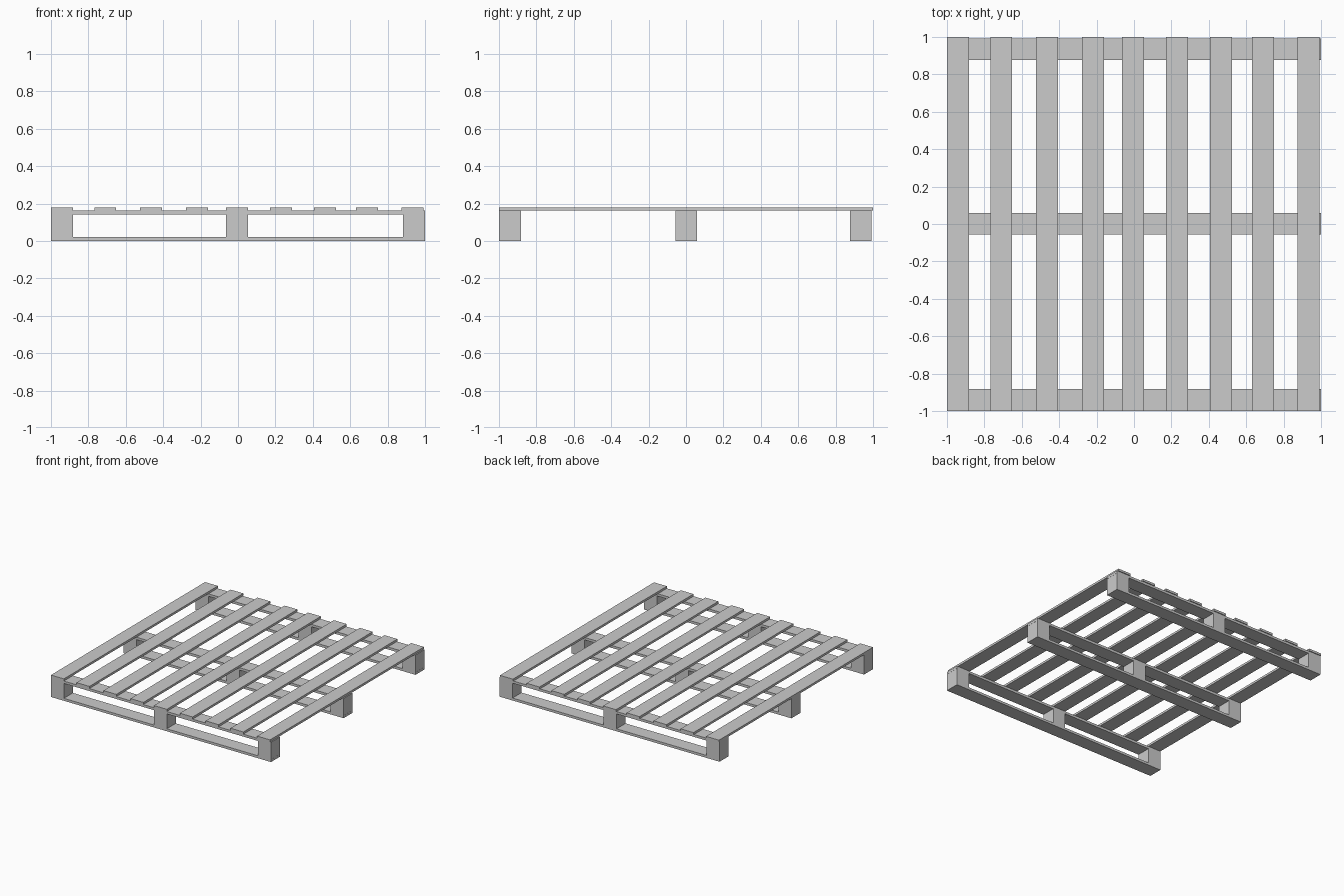
import bpy

if "Cube" in bpy.data.objects:
    bpy.data.objects.remove(bpy.data.objects["Cube"])


def box(name, x0, x1, y0, y1, z0, z1):
    """Axis-aligned plank or block given by its limits."""
    bpy.ops.mesh.primitive_cube_add(
        size=1, location=((x0 + x1) / 2, (y0 + y1) / 2, (z0 + z1) / 2))
    ob = bpy.context.object
    ob.name = name
    ob.scale = (x1 - x0, y1 - y0, z1 - z0)
    bpy.ops.object.transform_apply(location=False, rotation=False, scale=True)
    return ob


W = 0.117                                   # plank and block width
Z_BASE, Z_BLOCK, Z_BEAM, Z_TOP = 0.02, 0.142, 0.162, 0.18

# Deck slats running front to back
slat_starts = [-1.0, -0.768, -0.523, -0.277, -0.064, 0.171, 0.407, 0.632, 0.874]
for i, x in enumerate(slat_starts):
    box(f"deck_slat_{i + 1}", x, x + W, -1, 1, Z_BEAM, Z_TOP)

# Three runners: bottom board, three spacer blocks, upper board
for row, y in zip(("front", "middle", "back"), (-1.0, -0.057, 0.876)):
    box(f"{row}_bottom_board", -1, 1, y, y + W, 0, Z_BASE)
    box(f"{row}_upper_board", -1, 1, y, y + W, Z_BLOCK, Z_BEAM)
    for side, x in zip(("left", "centre", "right"), (-1.0, -0.064, 0.882)):
        box(f"{row}_{side}_block", x, x + W, y, y + W, Z_BASE, Z_BLOCK)
